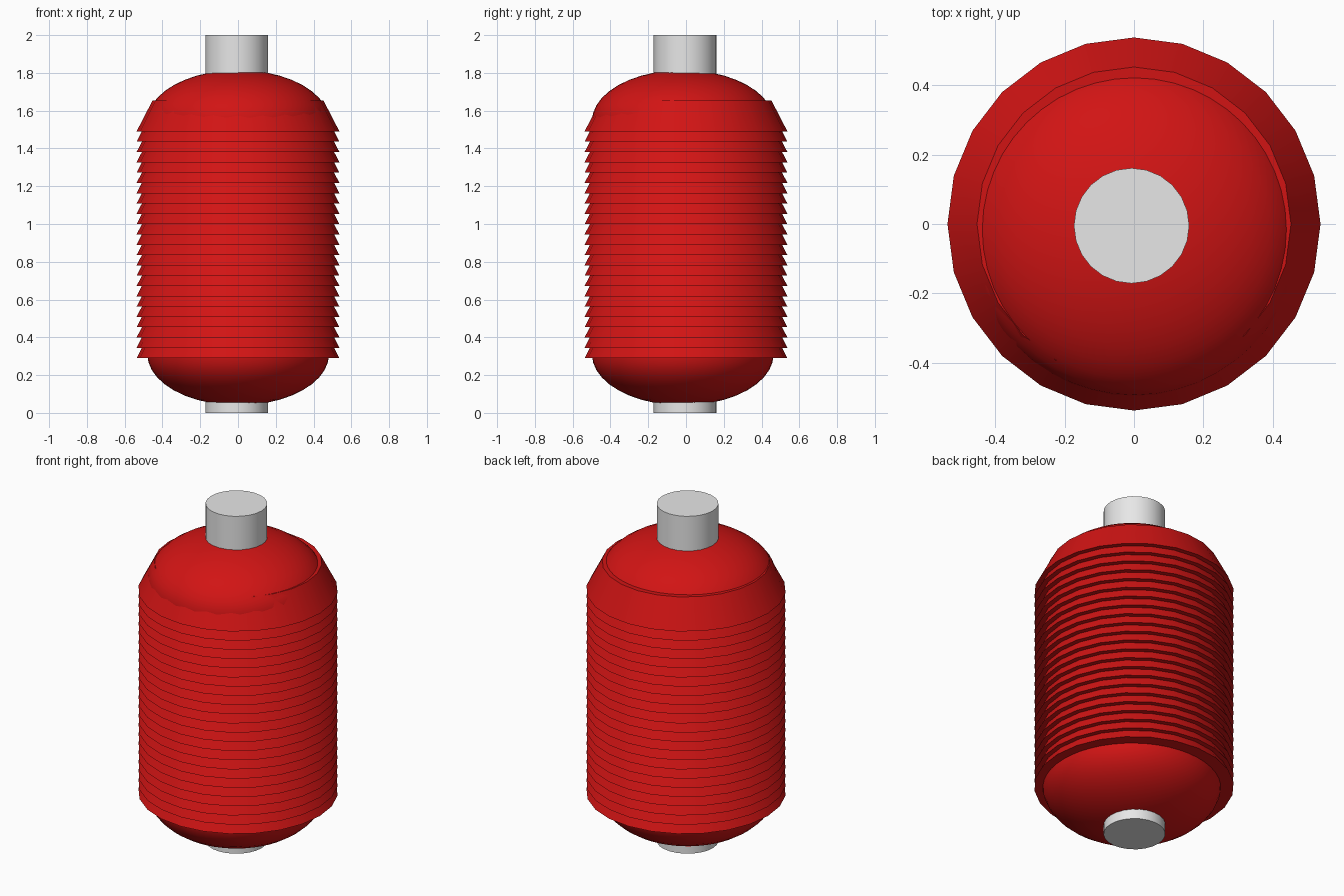
import bpy, bmesh, math

if "Cube" in bpy.data.objects:
    bpy.data.objects.remove(bpy.data.objects["Cube"])

def material(name, rgb):
    m = bpy.data.materials.new(name)
    m.diffuse_color = (*rgb, 1)
    m.use_nodes = True
    m.node_tree.nodes["Principled BSDF"].inputs["Base Color"].default_value = m.diffuse_color
    return m

red = material("lantern red", (0.64, 0.007, 0.007))
grey = material("light grey", (0.8, 0.8, 0.8))

def lathe(name, profile, center, mat, sides, angle=40):
    """Revolve an (r, z) profile about a vertical axis and cap open ends."""
    bm = bmesh.new()
    rings = []
    for r, z in profile:
        rings.append([bm.verts.new((r * math.cos(2 * math.pi * i / sides),
                                    r * math.sin(2 * math.pi * i / sides), z))
                      for i in range(sides)])
    for a, b in zip(rings, rings[1:]):
        for i in range(sides):
            j = (i + 1) % sides
            bm.faces.new((a[i], a[j], b[j], b[i]))
    bm.faces.new(rings[0][::-1])
    bm.faces.new(rings[-1])
    bmesh.ops.recalc_face_normals(bm, faces=bm.faces)
    me = bpy.data.meshes.new(name)
    bm.to_mesh(me)
    bm.free()
    me.materials.append(mat)
    ob = bpy.data.objects.new(name, me)
    ob.location = (center[0], center[1], 0)
    bpy.context.collection.objects.link(ob)
    bpy.ops.object.select_all(action='DESELECT')
    ob.select_set(True)
    bpy.context.view_layer.objects.active = ob
    bpy.ops.object.shade_smooth_by_angle(angle=math.radians(angle))
    return ob

# Central post through the whole lantern
lathe("post", [(0.166, 0), (0.166, 2)], (-0.007, -0.005), grey, 24)

# Rounded inner body with elliptical ends
R, H, LOW, HIGH, N = 0.481, 0.27, 0.31, 1.545, 10
arc = [(R * math.cos(t), H * math.sin(t))
       for t in (math.pi / 2 * k / N for k in range(N))]
profile = [(r, LOW - h) for r, h in reversed(arc)] + [(r, HIGH + h) for r, h in arc]
lathe("lantern_body", profile, (0.001, -0.017), red, 48)

# Stack of flared paper ribs
COUNT, FIRST, LAST = 23, 0.29, 1.49
for k in range(COUNT):
    z = FIRST + (LAST - FIRST) * k / (COUNT - 1)
    lathe(f"rib_{k + 1}", [(0.537, z), (0.452, z + 0.165)], (0, 0), red, 24)
